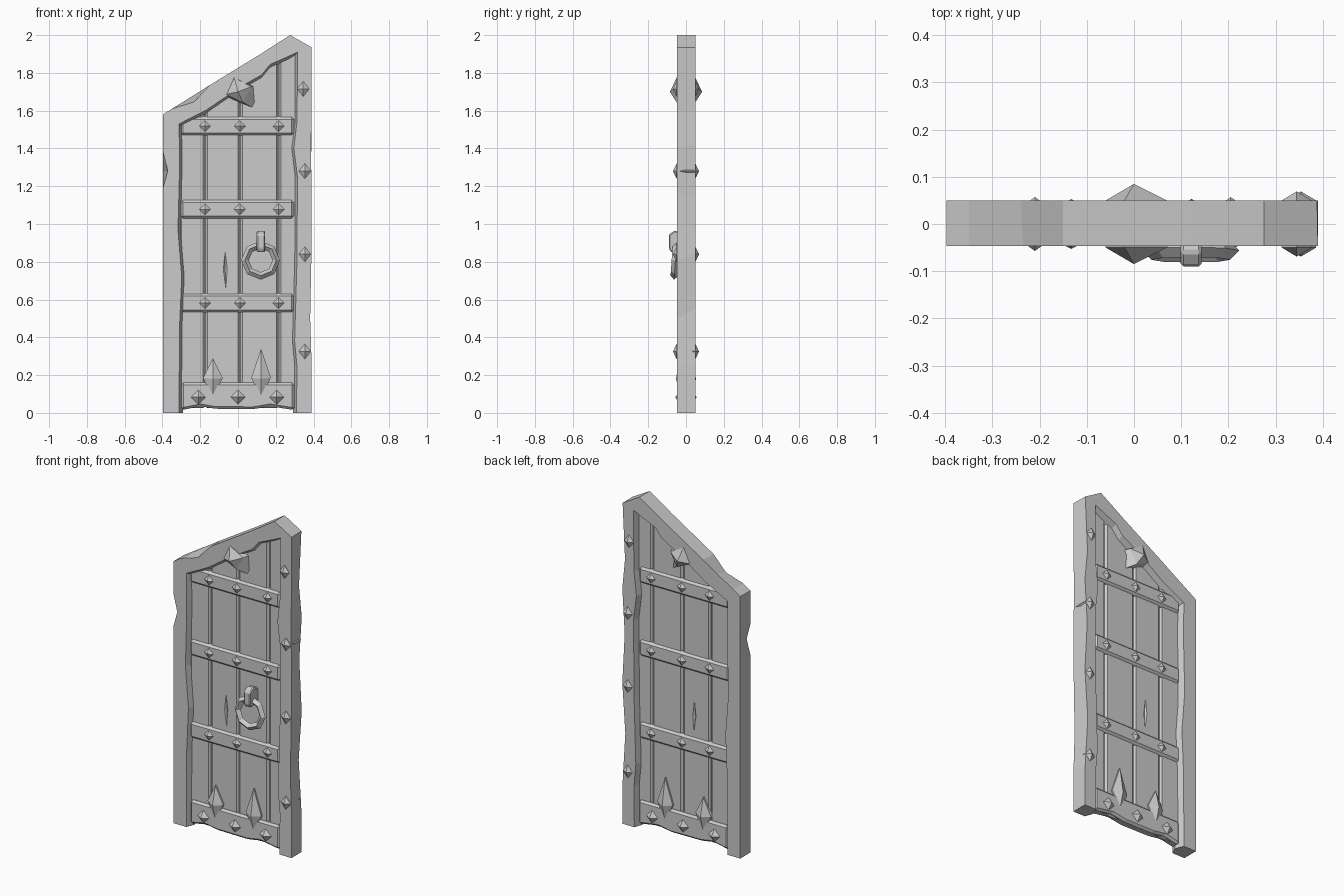
import bpy, bmesh, math

if "Cube" in bpy.data.objects:
    bpy.data.objects.remove(bpy.data.objects["Cube"])


def mesh(name, verts, faces, bevel=0):
    me = bpy.data.meshes.new(name)
    me.from_pydata(verts, [], faces)
    bm = bmesh.new()
    bm.from_mesh(me)
    bmesh.ops.recalc_face_normals(bm, faces=bm.faces)
    if bevel:
        bmesh.ops.bevel(bm, geom=list(bm.edges), offset=bevel, segments=1,
                        affect='EDGES', clamp_overlap=True)
    bm.to_mesh(me)
    bm.free()
    ob = bpy.data.objects.new(name, me)
    bpy.context.collection.objects.link(ob)
    return ob


def prism(name, pts, y0, y1, bevel=0):
    """Extrude an x-z outline between two depths."""
    n = len(pts)
    verts = [(x, y, z) for y in (y0, y1) for x, z in pts]
    faces = [list(range(n)), list(range(n, 2 * n))]
    faces += [[i, (i + 1) % n, n + (i + 1) % n, n + i] for i in range(n)]
    return mesh(name, verts, faces, bevel)


def spike(name, ring, tip, y, tip_y, root=None):
    """Double-sided pyramid poking out of both faces of the door."""
    n = len(ring)
    loops = [(-y, ring)] + ([(0, root)] if root else []) + [(y, ring)]
    verts = [(x, d, z) for d, pts in loops for x, z in pts]
    k = len(verts)
    verts += [(tip[0], -tip_y, tip[1]), (tip[0], tip_y, tip[1])]
    faces = []
    for i in range(n):
        j = (i + 1) % n
        faces += [[i, j, k], [k - n + i, k - n + j, k + 1]]
        faces += [[l * n + i, l * n + j, l * n + n + j, l * n + n + i]
                  for l in range(len(loops) - 1)]
    return mesh(name, verts, faces)


def diamond(x, z, r, up=None, down=None):
    return [(x - r, z), (x, z + (up or r)), (x + r, z), (x, z - (down or r))]


# Chipped frame: outer front x,z / outer back x,z / inner x,z for each station
stations = [
    (-.397, 0, -.397, 0, -.312, 0),
    (-.397, .45, -.397, .45, -.31, .45),
    (-.397, .70, -.397, .70, -.298, .72),
    (-.397, .98, -.397, .98, -.318, .97),
    (-.397, 1.19, -.397, 1.19, -.312, 1.19),
    (-.372, 1.28, -.397, 1.28, -.31, 1.28),
    (-.397, 1.38, -.397, 1.38, -.31, 1.38),
    (-.397, 1.58, -.397, 1.58, -.312, 1.53),
    (-.35, 1.61, -.35, 1.61, -.165, 1.605),
    (-.235, 1.645, -.24, 1.678, -.085, 1.66),
    (-.15, 1.735, -.15, 1.735, .02, 1.73),
    (.12, 1.90, .12, 1.90, .125, 1.79),
    (.18, 1.939, .18, 1.939, .17, 1.845),
    (.276, 2.0, .276, 2.0, .25, 1.88),
    (.39, 1.935, .388, 1.935, .315, 1.91),
    (.39, 1.60, .372, 1.60, .313, 1.55),
    (.386, 1.40, .39, 1.42, .296, 1.40),
    (.39, 1.15, .374, 1.15, .315, 1.25),
    (.388, .80, .39, .85, .312, .80),
    (.382, .50, .37, .55, .30, .38),
    (.39, .25, .388, .25, .312, .25),
    (.39, 0, .39, 0, .31, 0),
]
F, B = -.047, .05
verts = []
for ax, az, bx, bz, ix, iz in stations:
    dx = .02 if ix < -.29 else -.018 if ix > .28 else 0
    dz = -.022 if iz > 1.5 else 0
    verts += [(ax, F, az), (bx, B, bz), (ix, B, iz),
              (ix + dx, 0, iz + dz), (ix, F, iz)]
n = len(stations)
faces = [[0, 1, 2, 3, 4], [5 * n - 5 + i for i in range(5)]]
for s in range(n - 1):
    for i in range(5):
        j = (i + 1) % 5
        faces.append([5 * s + i, 5 * s + j, 5 * s + 5 + j, 5 * s + 5 + i])
mesh("frame", verts, faces)


# Planks under the sloping head, with a thin core behind the grooves
def head(x):
    return 1.56 + (x + .305) * .59


prism("plank_core", [(-.3, .03), (.3, .03), (.3, head(.3)), (-.3, head(-.3))], -.005, .005)
edges = [(-.31, -.176), (-.172, .01), (.014, .213), (.217, .312)]
planks = [prism(f"plank_{i + 1}", [(a, .025), (b, .025), (b, head(b)), (a, head(a))],
                -.016, .016, .01) for i, (a, b) in enumerate(edges)]

# Split in the second plank, cut into both faces
for side in (-1, 1):
    y = side * .02
    cutter = mesh("split_cutter",
                  [(-.082, y, .76), (-.068, y, .89), (-.052, y, .76), (-.063, y, .62),
                   (-.068, side * .006, .76)],
                  [[0, 1, 2, 3]] + [[i, (i + 1) % 4, 4] for i in range(4)])
    mod = planks[1].modifiers.new("split", 'BOOLEAN')
    mod.operation, mod.solver, mod.object = 'DIFFERENCE', 'EXACT', cutter
    bpy.context.view_layer.objects.active = planks[1]
    bpy.ops.object.modifier_apply(modifier=mod.name)
    bpy.data.objects.remove(cutter)

# Cross straps with studs over each groove
for z in (.582, 1.078, 1.518):
    prism("strap", [(-.306, z - .05), (.298, z - .05), (.298, z + .05), (-.306, z + .05)],
          -.028, .028, .014)
    for x in (-.175, .01, .215):
        spike("strap_stud", diamond(x, z, .032), (x, z), .027, .045)

# Kick strap with worn lower edge, studs and tall spikes
prism("kick_strap", [(-.3, .015), (-.2, .035), (-.12, .022), (.08, .02), (.17, .035),
                     (.298, .015), (.298, .16), (-.3, .16)], -.03, .03, .012)
for x in (-.21, 0, .205):
    spike("kick_stud", diamond(x, .083, .04), (x, .083), .029, .057)
for x, top in ((-.133, .29), (.122, .34)):
    spike("kick_spike", diamond(x, .185, .052, top - .185, .105), (x, .18), .026, .053)

# Studs down the right post
for x, z in ((.345, 1.715), (.354, 1.28), (.354, .84), (.354, .325)):
    spike("post_stud", diamond(x, z, .032, .04, .04), (x, z), .05, .069)

# Large head stud with a flared root
spike("head_stud", [(-.06, 1.687), (-.02, 1.775), (.07, 1.727), (.025, 1.645)],
      (0, 1.70), .05, .085,
      [(-.06, 1.67), (-.02, 1.78), (.085, 1.73), (.095, 1.605)])

# Ring pull and its holder
bpy.ops.mesh.primitive_torus_add(major_segments=8, minor_segments=4, major_radius=.083,
                                 minor_radius=.02, location=(.12, -.056, .808),
                                 rotation=(math.radians(86), 0, 0))
bpy.context.object.name = "pull_ring"
side = [(-.01, .95), (-.06, .965), (-.09, .945), (-.09, .87), (-.078, .85), (-.01, .86)]
m = len(side)
mesh("ring_holder", [(x, y, z) for x in (.099, .143) for y, z in side],
     [list(range(m)), list(range(m, 2 * m))]
     + [[i, (i + 1) % m, m + (i + 1) % m, m + i] for i in range(m)], .006)
